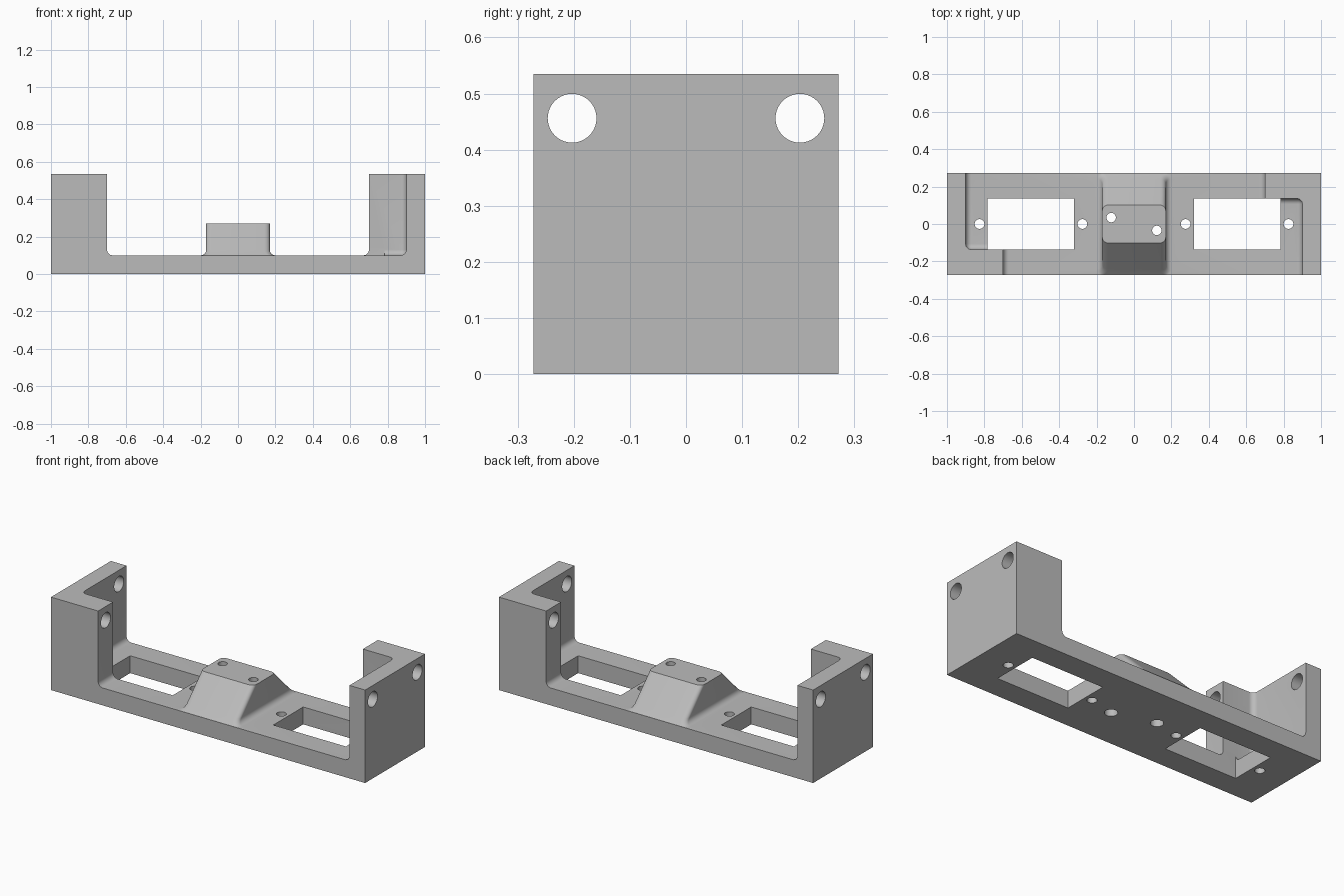
import bpy, bmesh, math
from mathutils import Matrix, Vector

if "Cube" in bpy.data.objects:
    bpy.data.objects.remove(bpy.data.objects["Cube"], do_unlink=True)

DEPTH, HEIGHT, FLOOR = 0.272, 0.535, 0.10   # half depth, height, floor thickness
ARM = 0.136                                 # where the corner posts begin in y
R = 0.03                                    # fillet radius

grey = bpy.data.materials.new("plain grey")
grey.use_nodes = True
COLOUR = (0.5, 0.5, 0.5, 1)
grey.diffuse_color = COLOUR
grey.node_tree.nodes["Principled BSDF"].inputs["Base Color"].default_value = COLOUR


def make_object(name, bm):
    bmesh.ops.recalc_face_normals(bm, faces=bm.faces)
    mesh = bpy.data.meshes.new(name)
    bm.to_mesh(mesh)
    bm.free()
    mesh.materials.append(grey)
    obj = bpy.data.objects.new(name, mesh)
    bpy.context.collection.objects.link(obj)
    return obj


def box(name, low, high):
    bm = bmesh.new()
    low, high = Vector(low), Vector(high)
    bmesh.ops.create_cube(bm, size=1)
    bmesh.ops.scale(bm, vec=high - low, verts=bm.verts)
    bmesh.ops.translate(bm, vec=(low + high) / 2, verts=bm.verts)
    return make_object(name, bm)


def cylinder(name, centre, radius, length, axis="Z"):
    bm = bmesh.new()
    turn = Matrix.Rotation(math.pi / 2, 4, "Y") if axis == "X" else Matrix()
    bmesh.ops.create_cone(bm, cap_ends=True, segments=40, radius1=radius,
                          radius2=radius, depth=length,
                          matrix=Matrix.Translation(centre) @ turn)
    return make_object(name, bm)


def combine(target, tool, operation):
    mod = target.modifiers.new(tool.name, "BOOLEAN")
    mod.operation, mod.solver, mod.object = operation, "EXACT", tool
    tool.hide_render = True
    bpy.context.view_layer.objects.active = target
    bpy.ops.object.modifier_apply(modifier=mod.name)
    bpy.data.objects.remove(tool, do_unlink=True)


def cavity_cutter():
    # Z-shaped plan with rounded floor edges and inner wall corners
    half = [(-0.7, -0.5), (0.9, -0.5), (0.9, ARM), (0.7, ARM)]
    plan = half + [(-x, -y) for x, y in half]
    bm = bmesh.new()
    floor = bm.faces.new([bm.verts.new((x, y, FLOOR)) for x, y in plan])
    out = bmesh.ops.extrude_face_region(bm, geom=[floor])["geom"]
    bmesh.ops.translate(bm, vec=(0, 0, 0.8),
                        verts=[v for v in out if isinstance(v, bmesh.types.BMVert)])
    bmesh.ops.recalc_face_normals(bm, faces=bm.faces)

    def rounded(edge):
        a, b = (v.co for v in edge.verts)
        if abs(a.z - b.z) < 0.01:
            return a.z < 0.2
        return abs(a.x) > 0.85 and abs(a.y) < 0.2
    bmesh.ops.bevel(bm, geom=[e for e in bm.edges if rounded(e)], offset=R,
                    segments=7, profile=0.5, affect="EDGES", clamp_overlap=False)
    return make_object("cavity_cutter", bm)


def centre_mount():
    # Lofted rounded rectangles: flared foot, sloping front and back
    levels = [(FLOOR - 0.02, 0.17 + R)]
    for i in range(8):
        a = i / 7 * math.pi / 2
        levels.append((FLOOR + R * (1 - math.cos(a)), 0.17 + R * (1 - math.sin(a))))
    levels.append((0.27, 0.17))
    bm = bmesh.new()
    rings = []
    for z, hx in levels:
        hy = DEPTH - 0.001 - abs(z - FLOOR)
        ring = []
        for k, (sx, sy) in enumerate([(1, 1), (-1, 1), (-1, -1), (1, -1)]):
            for j in range(7):
                a = (k + j / 6) * math.pi / 2
                ring.append(bm.verts.new((sx * (hx - R) + R * math.cos(a),
                                          sy * (hy - R) + R * math.sin(a), z)))
        rings.append(ring)
    for low, high in zip(rings, rings[1:]):
        for i in range(len(low)):
            j = (i + 1) % len(low)
            bm.faces.new((low[i], low[j], high[j], high[i]))
    bm.faces.new(rings[0])
    bm.faces.new(rings[-1])
    return make_object("centre_mount", bm)


# Main body with its hollow and centre mount
bracket = box("mounting_bracket", (-1, -DEPTH, 0), (1, DEPTH, HEIGHT))
combine(bracket, cavity_cutter(), "DIFFERENCE")
combine(bracket, centre_mount(), "UNION")

for s in (-1, 1):
    # Rectangular floor windows
    x0, x1 = sorted((s * 0.32, s * 0.782))
    combine(bracket, box("window_cutter", (x0, -ARM, -0.1), (x1, ARM, 0.14)), "DIFFERENCE")
    # Screw holes either side of each window
    for x in (0.276, 0.826):
        combine(bracket, cylinder("screw_cutter", (s * x, 0, 0), 0.026, 0.5), "DIFFERENCE")
    # Centre mount holes, wider from below
    spot = (s * 0.122, -s * 0.034, 0)
    combine(bracket, cylinder("mount_hole_cutter", spot, 0.025, 1), "DIFFERENCE")
    combine(bracket, cylinder("counterbore_cutter", spot, 0.034, 0.24), "DIFFERENCE")
    # Holes through the end walls and posts
    combine(bracket, cylinder("wall_hole_cutter", (0, s * 0.203, 0.456), 0.0435, 2.4, "X"),
            "DIFFERENCE")

bpy.ops.object.select_all(action="DESELECT")
bracket.select_set(True)
bpy.context.view_layer.objects.active = bracket
bpy.ops.object.shade_smooth_by_angle(angle=math.radians(30))
